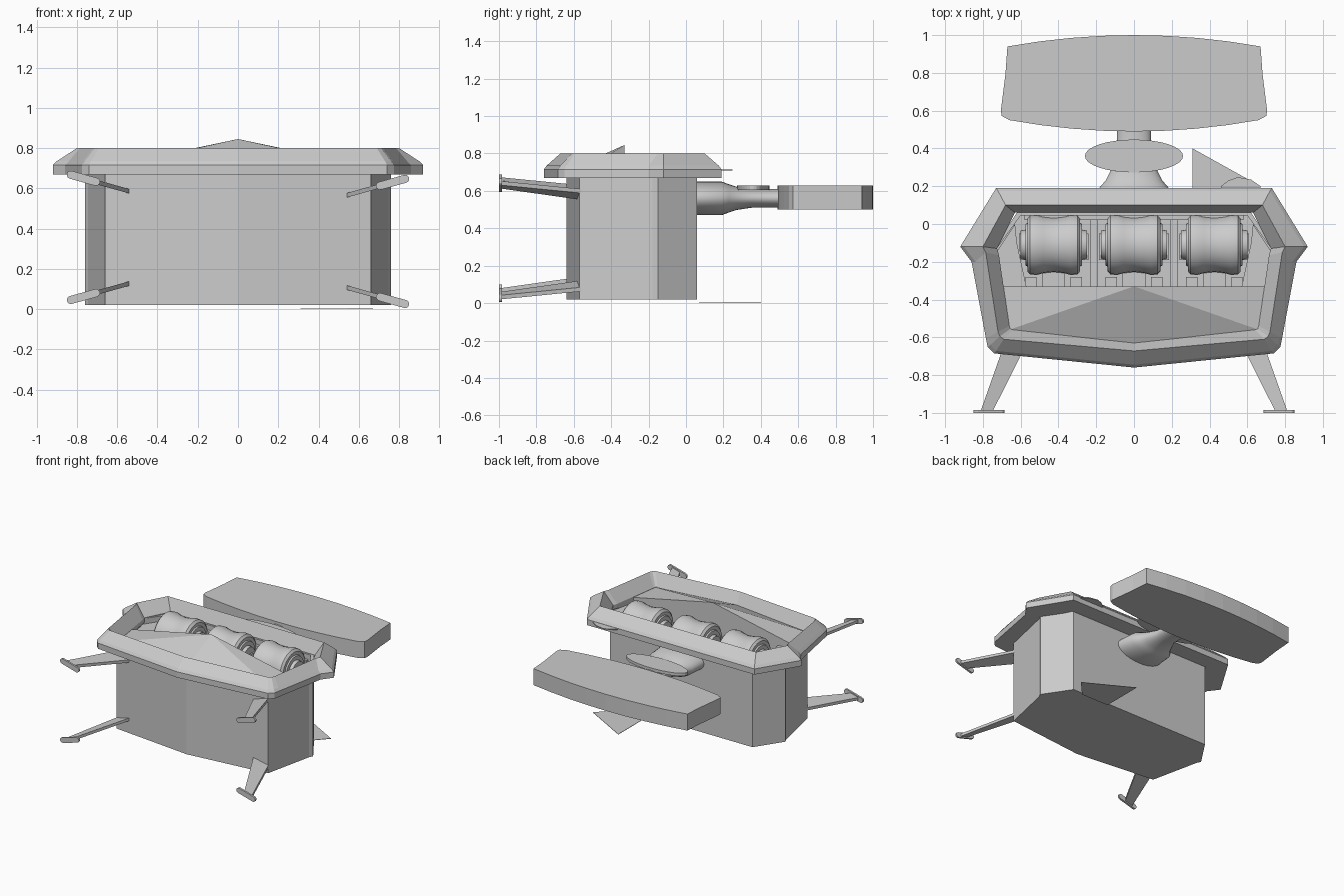
import bpy, bmesh, math
from mathutils import Vector

if "Cube" in bpy.data.objects:
    bpy.data.objects.remove(bpy.data.objects["Cube"])


def finish(bm, name, smooth=None):
    bmesh.ops.recalc_face_normals(bm, faces=bm.faces)
    me = bpy.data.meshes.new(name)
    bm.to_mesh(me)
    bm.free()
    ob = bpy.data.objects.new(name, me)
    bpy.context.collection.objects.link(ob)
    if smooth:
        bpy.ops.object.select_all(action='DESELECT')
        ob.select_set(True)
        bpy.context.view_layer.objects.active = ob
        bpy.ops.object.shade_smooth_by_angle(angle=math.radians(smooth))
    return ob


def mirror(half):
    return half + [(-x, y) for x, y in reversed(half) if x > 0]


def at(outline, z):
    return [(x, y, z) for x, y in outline]


def loft(name, rings, caps=True, smooth=None, wrap=False):
    bm = bmesh.new()
    vs = [[bm.verts.new(p) for p in r] for r in rings]
    n = len(rings[0])
    for a, b in zip(vs, vs[1:] + (vs[:1] if wrap else [])):
        for i in range(n):
            j = (i + 1) % n
            bm.faces.new((a[i], a[j], b[j], b[i]))
    if caps:
        bm.faces.new(vs[0])
        bm.faces.new(vs[-1])
    return finish(bm, name, smooth)


def prism(name, outline, z0, z1):
    return loft(name, [at(outline, z0), at(outline, z1)])


def hull(name, pts):
    bm = bmesh.new()
    for p in pts:
        bm.verts.new(p)
    bmesh.ops.convex_hull(bm, input=bm.verts)
    return finish(bm, name)


def box(name, x0, x1, y0, y1, z0, z1):
    return prism(name, [(x0, y0), (x1, y0), (x1, y1), (x0, y1)], z0, z1)


# Body shell with an open well in the top
body = mirror([(.62, .06), (.75, -.135), (.76, -.15), (.745, -.18), (.66, -.57), (0, -.64)])
inner = mirror([(.60, .045), (.73, -.135), (.735, -.15), (.72, -.18), (.645, -.555), (0, -.62)])
loft("body", [at(body, .02), at(body, .70), at(inner, .70), at(inner, .50)])

# Sloped rim around the top
rim_out = mirror([(.73, .19), (.92, -.12), (.86, -.20), (.785, -.60), (.775, -.65), (.74, -.685), (0, -.76)])
rim_mid = mirror([(.72, .175), (.90, -.12), (.84, -.20), (.77, -.60), (.76, -.64), (.73, -.672), (0, -.745)])
rim_top = mirror([(.68, .10), (.80, -.12), (.785, -.15), (.72, -.57), (.71, -.595), (.69, -.61), (0, -.672)])
rim_in = mirror([(.63, .06), (.725, -.13), (.715, -.165), (.66, -.54), (.655, -.555), (.64, -.56), (0, -.63)])
loft("rim", [at(rim_in, .67), at(rim_out, .67), at(rim_out, .715), at(rim_mid, .735),
             at(rim_top, .80), at(rim_in, .705)], caps=False, wrap=True)

# Peaked front lid
top = [(0, -.33, .845), (.69, -.33, .70), (-.69, -.33, .70),
       (.66, -.56, .70), (-.66, -.56, .70), (0, -.63, .71)]
hull("front_lid", top + [(x * .95, max(y, -.6), .51) for x, y, z in top])

# Side shelves in the well
for s in (-1, 1):
    prism("side_shelf", [(s * x, y) for x, y in
                         [(.57, -.33), (.70, -.33), (.73, -.15), (.63, 0), (.62, -.1)]], .60, .66)

# Rollers: lathed about the x axis
profile = [(-.175, .075), (-.15, .08), (-.15, .11), (-.14, .115), (-.14, .14), (-.125, .157),
           (-.09, .16), (-.055, .15), (0, .144)]
profile += [(-x, r) for x, r in reversed(profile[:-1])]
for k in (-1, 0, 1):
    cx = k * .425
    rings = [[(cx + x, -.11 + r * math.cos(i * math.tau / 28), .63 + r * math.sin(i * math.tau / 28))
              for i in range(28)] for x, r in profile]
    loft("roller", rings, smooth=35)
    # Roller mounts
    box("roller_arm", cx - .06, cx + .06, -.34, -.22, .56, .63)
    for s in (-1, 1):
        box("roller_foot", cx + s * .12 - .03, cx + s * .12 + .03, -.34, -.28, .50, .60)
        box("roller_axle_block", cx + s * .17 - .015, cx + s * .17 + .015, -.19, -.05, .50, .65)
for s in (-1, 1):
    box("roller_divider", s * .2125 - .02, s * .2125 + .02, -.33, .05, .50, .60)
box("well_back_step", -.58, .58, .02, .055, .50, .66)

# Rear panel
half = [(.67 * t, 1 - .06 * t * t) for t in (0, .25, .5, .75, 1)]
half += [(.68, .80), (.705, .60), (.70, .572), (.66, .55)]
half += [(.66 * t, .49 + .06 * t * t) for t in (.75, .5, .25, 0)]
prism("rear_panel", mirror(half), .50, .63)

# Neck: oval sections tapering back to the panel
neck = [(.05, .20, .09), (.19, .185, .09), (.23, .15, .075), (.27, .13, .062),
        (.35, .09, .05), (.50, .09, .05)]
loft("neck", [[(rx * math.cos(i * math.tau / 28), y, .56 + rz * math.sin(i * math.tau / 28))
               for i in range(28)] for y, rx, rz in neck], smooth=35)
prism("neck_disc", [(.26 * math.cos(i * math.tau / 32), .36 + .087 * math.sin(i * math.tau / 32))
                    for i in range(32)], .605, .628)

# Thin fins at the back
prism("ground_fin", [(.31, .40), (.31, .07), (.55, .07), (.67, .20)], 0, .003)
prism("rim_tab", [(.46, .17), (.46, .20), (.50, .23), (.55, .248), (.62, .235), (.67, .20), (.67, .17)],
      .708, .714)

# Legs: tapered blade plus a capsule foot
for s in (-1, 1):
    dz = .01 if s < 0 else -.01
    for zc, tilt in ((.64, 1), (.053, -1)):
        zc += dz
        slope = .28 * tilt

        def line_z(x):
            return zc - slope * (.77 - x) * 1.0

        pts = []
        for x, y in ((.745, -.985), (.81, -.985), (.66, -.56), (.53, -.56)):
            for t in (-.011, .011):
                pts.append((s * x, y, line_z(x) + t))
        hull("leg", pts)
        d = Vector((s * 1, 0, slope)).normalized()
        n = Vector((-d.z, 0, d.x))
        c = Vector((s * .768, 0, zc))
        outline = []
        for e, a0 in ((1, -90), (-1, 90)):
            for i in range(7):
                a = math.radians(a0 + i * 30)
                outline.append(c + d * (e * .065 + .02 * math.cos(a)) + n * (.02 * math.sin(a)))
        loft("foot", [[(p.x, y, p.z) for p in outline] for y in (-1.0, -.985)])
